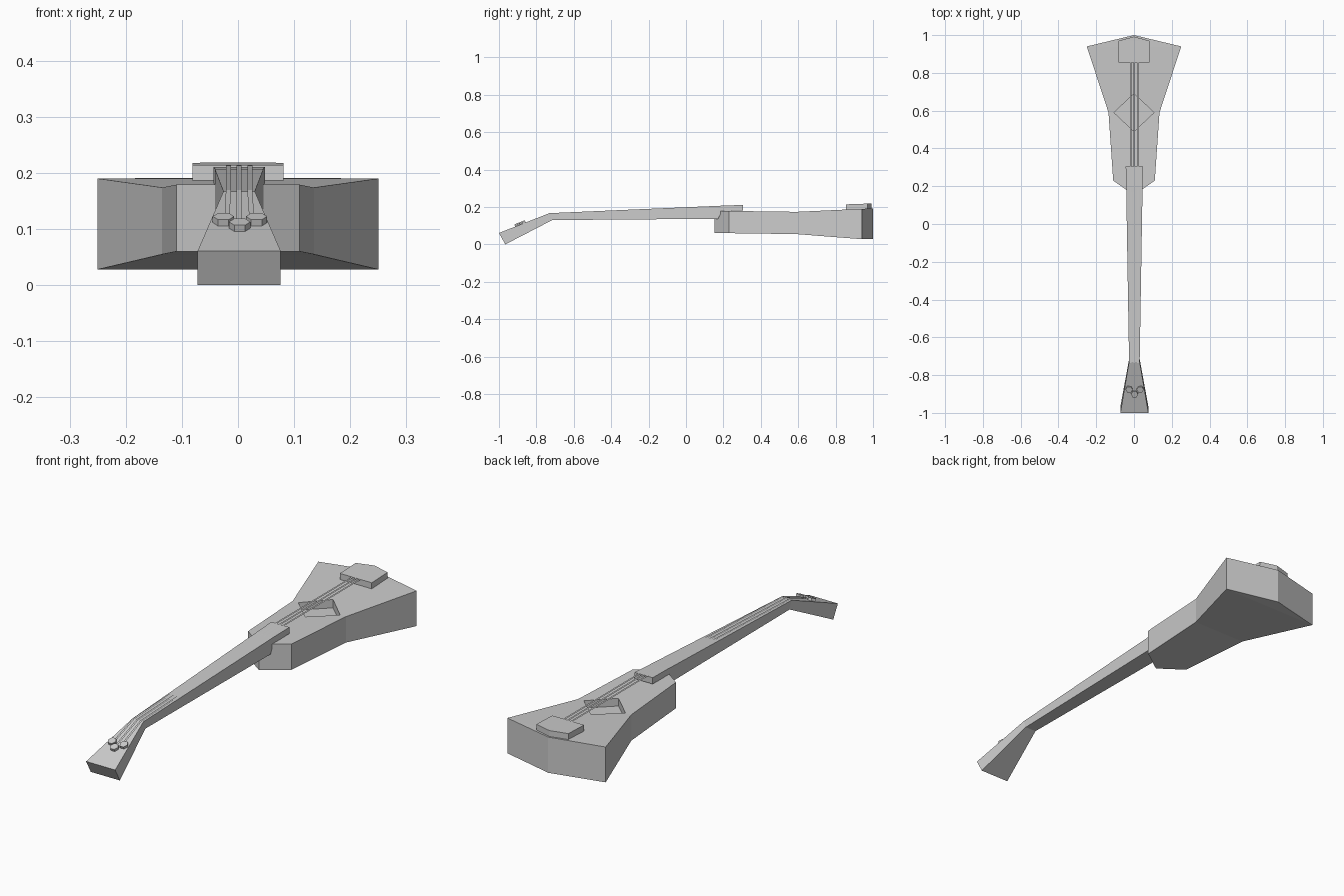
import bpy, bmesh, math
from mathutils import Matrix

if "Cube" in bpy.data.objects:
    bpy.data.objects.remove(bpy.data.objects["Cube"])


def finish(name, bm):
    bmesh.ops.remove_doubles(bm, verts=bm.verts[:], dist=0.0001)
    bmesh.ops.recalc_face_normals(bm, faces=bm.faces[:])
    me = bpy.data.meshes.new(name)
    bm.to_mesh(me)
    bm.free()
    ob = bpy.data.objects.new(name, me)
    bpy.context.collection.objects.link(ob)
    return ob


def loft(name, sections, cx=0.0):
    """Skin box sections given as (half width, y top, z top, y bottom, z bottom)."""
    bm = bmesh.new()
    rings = []
    for w, yt, zt, yb, zb in sections:
        pts = [(cx - w, yt, zt), (cx + w, yt, zt), (cx + w, yb, zb), (cx - w, yb, zb)]
        rings.append([bm.verts.new(p) for p in pts])
    for a, b in zip(rings, rings[1:]):
        for i in range(4):
            j = (i + 1) % 4
            bm.faces.new((a[i], a[j], b[j], b[i]))
    for r in (rings[0], rings[-1]):
        if (r[0].co - r[1].co).length > 0.001:
            bm.faces.new(r)
    return finish(name, bm)


def upright(w, y, zt, zb):
    return (w, y, zt, y, zb)


# Body, flared towards the tail
body = loft("body", [
    upright(0, 0.152, 0.18, 0.06),
    upright(0.11, 0.23, 0.179, 0.06),
    upright(0.135, 0.59, 0.174, 0.055),
    upright(0.25, 0.94, 0.19, 0.028),
    upright(0, 1.0, 0.192, 0.028),
])

# Diamond sound hole recessed into the body
cutter = loft("sound_hole_cutter", [
    upright(0, 0.49, 0.25, 0.14),
    upright(0.106, 0.59, 0.25, 0.14),
    upright(0, 0.69, 0.25, 0.14),
])
cutter.hide_render = True
mod = body.modifiers.new("sound_hole", 'BOOLEAN')
mod.operation = 'DIFFERENCE'
mod.solver = 'EXACT'
mod.object = cutter
bpy.context.view_layer.objects.active = body
bpy.ops.object.modifier_apply(modifier=mod.name)
bpy.data.objects.remove(cutter)

# Neck overlapping the body, and the bent-back flared headstock
loft("neck", [
    upright(0.046, 0.305, 0.211, 0.182),
    upright(0.043, 0.192, 0.207, 0.178),
    upright(0.043, 0.172, 0.206, 0.137),
    (0.028, -0.73, 0.167, -0.715, 0.13),
    (0.074, -1.0, 0.061, -0.966, 0.0),
], cx=0.002)

# Tailpiece
loft("tailpiece", [
    upright(0.081, 0.855, 0.214, 0.18),
    upright(0.081, 0.97, 0.218, 0.18),
    upright(0, 0.992, 0.219, 0.18),
])

# Flat strings ending at hexagonal tuning pegs
slope = math.atan2(0.106, 0.27)
for x, px, py in ((-0.017, -0.026, -0.875), (0.002, 0.003, -0.9), (0.021, 0.033, -0.875)):
    pz = 0.167 + (py + 0.73) * math.tan(slope) + 0.007
    bm = bmesh.new()
    path = [(x, 0.86, 0.2135), (x, 0.305, 0.2135), (x, -0.735, 0.170),
            (x * 0.7 + px * 0.3, py, pz)]
    rows = [[bm.verts.new((cx + s * 0.0045, y, z)) for s in (-1, 1)] for cx, y, z in path]
    for a, b in zip(rows, rows[1:]):
        bm.faces.new((a[0], a[1], b[1], b[0]))
    finish("string", bm)

    bm = bmesh.new()
    place = Matrix.Translation((px, py, pz)) @ Matrix.Rotation(slope, 4, 'X')
    bmesh.ops.create_cone(bm, cap_ends=True, segments=6, radius1=0.019,
                          radius2=0.019, depth=0.012,
                          matrix=place @ Matrix.Rotation(math.pi / 6, 4, 'Z'))
    finish("tuning_peg", bm)
